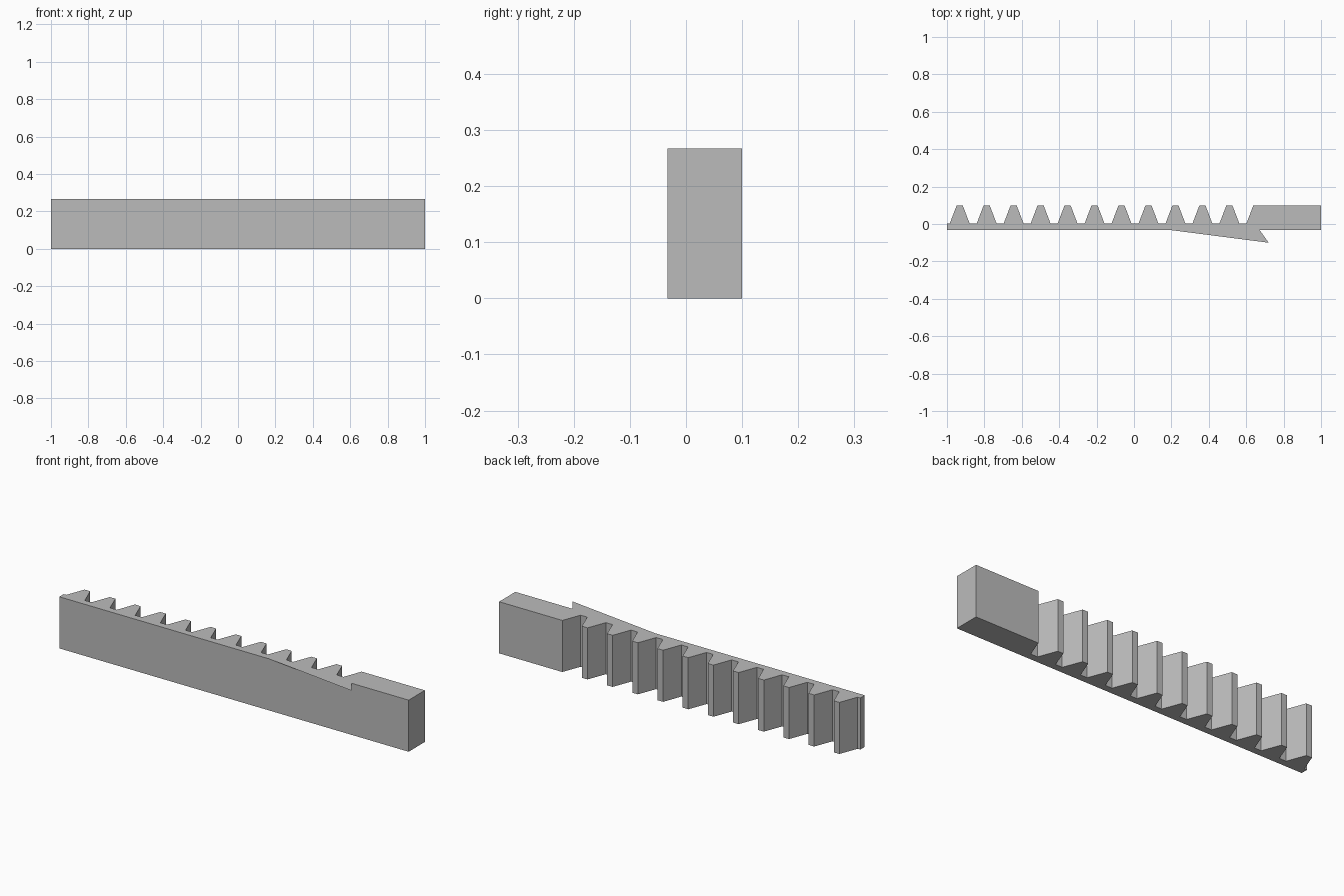
import bpy
import bmesh

cube = bpy.data.objects.get("Cube")
if cube:
    bpy.data.objects.remove(cube, do_unlink=True)

HEIGHT = 0.267
FRONT, ROOT, BACK = -0.033, 0.003, 0.1
PITCH, FIRST, TEETH = 0.1442, -0.932, 11
BASE_HALF, TIP_HALF = 0.053, 0.016

grey = bpy.data.materials.new("plain grey")
grey.use_nodes = True
colour = (0.5, 0.5, 0.5, 1)
grey.diffuse_color = colour
grey.node_tree.nodes["Principled BSDF"].inputs["Base Color"].default_value = colour


def make_plate(name, outline, z, height=0):
    """Flat outline at height z, extruded upwards when a height is given."""
    bm = bmesh.new()
    face = bm.faces.new([bm.verts.new((x, y, z)) for x, y in outline])
    if height:
        extruded = bmesh.ops.extrude_face_region(bm, geom=[face])["geom"]
        top = [v for v in extruded if isinstance(v, bmesh.types.BMVert)]
        bmesh.ops.translate(bm, verts=top, vec=(0, 0, height))
        bmesh.ops.recalc_face_normals(bm, faces=bm.faces)
    mesh = bpy.data.meshes.new(name)
    bm.to_mesh(mesh)
    bm.free()
    mesh.materials.append(grey)
    obj = bpy.data.objects.new(name, mesh)
    bpy.context.collection.objects.link(obj)
    return obj


# Toothed bar: one profile running along the teeth and round the solid end
profile = [(1, FRONT), (-1, FRONT), (-1, ROOT)]
for i in range(TEETH):
    c = FIRST + i * PITCH
    profile += [(c - BASE_HALF, ROOT), (c - TIP_HALF, BACK),
                (c + TIP_HALF, BACK), (c + BASE_HALF, ROOT)]
end = FIRST + TEETH * PITCH
profile += [(end - BASE_HALF, ROOT), (end - TIP_HALF, BACK), (1, BACK)]
make_plate("toothed_bar", profile, 0, HEIGHT)

# Thin barb lying level with the top, pointing out of the front
make_plate("catch_barb", [(0.2, FRONT), (0.72, -0.1), (0.672, FRONT)], HEIGHT)
